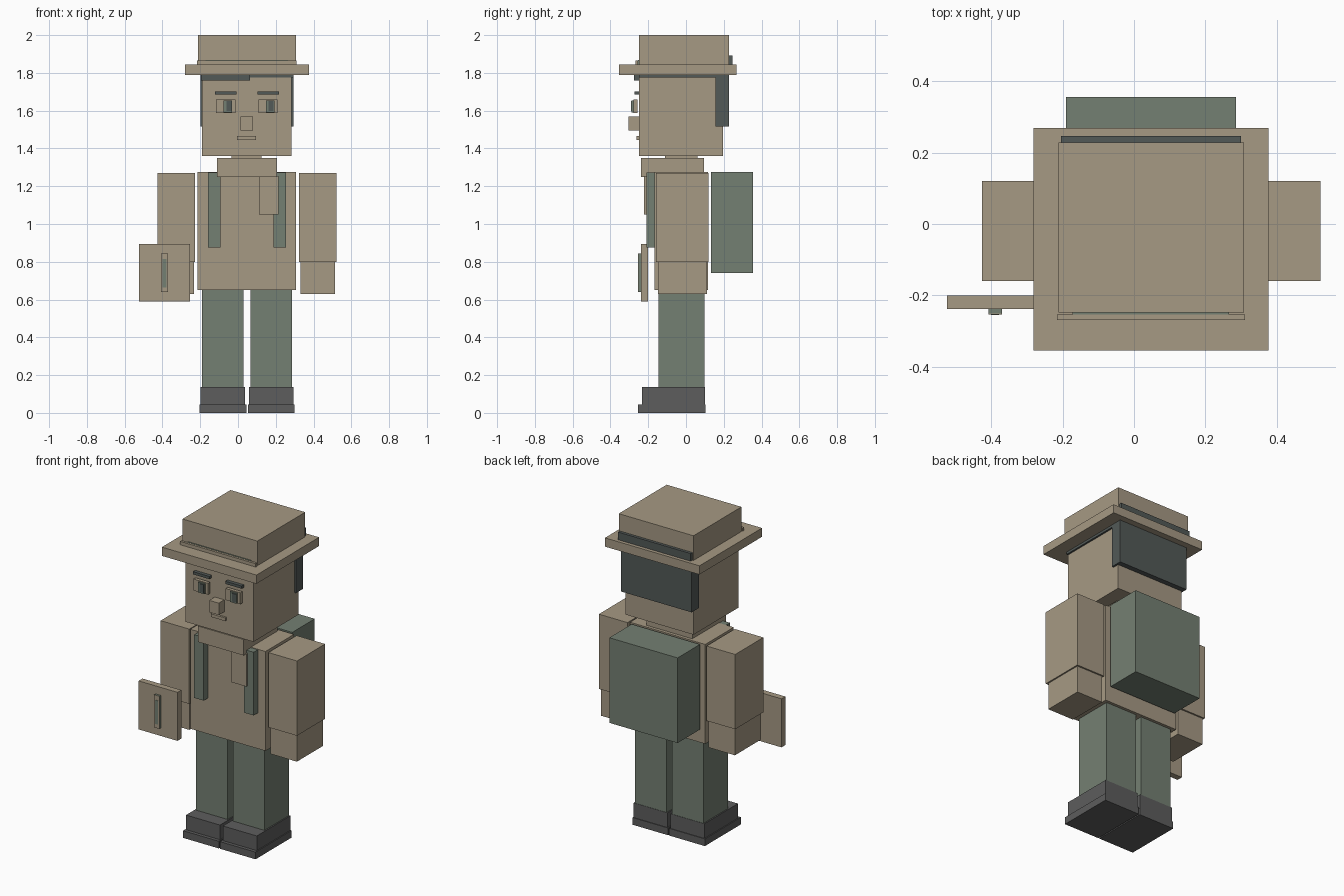
import bpy

default_cube = bpy.data.objects.get("Cube")
if default_cube:
    bpy.data.objects.remove(default_cube, do_unlink=True)

MIDDLE = 0.048  # the body's own centre line in x


def make_material(name, red, green, blue):
    material = bpy.data.materials.new(name)
    material.use_nodes = True
    colour = (red, green, blue, 1)
    material.diffuse_color = colour
    material.node_tree.nodes["Principled BSDF"].inputs["Base Color"].default_value = colour
    return material


tan = make_material("warm tan", 0.38, 0.32, 0.23)
sage = make_material("sage green", 0.175, 0.215, 0.17)
charcoal = make_material("charcoal", 0.11, 0.11, 0.11)
slate = make_material("dark slate", 0.085, 0.1, 0.095)


def box(name, material, x, y, z):
    """Axis-aligned box given by its low and high limit on each axis."""
    limits = (x, y, z)
    centre = [(low + high) / 2 for low, high in limits]
    bpy.ops.mesh.primitive_cube_add(size=1, location=centre)
    part = bpy.context.object
    part.name = name
    part.data.name = name
    part.scale = [high - low for low, high in limits]
    bpy.ops.object.transform_apply(location=False, rotation=False, scale=True)
    part.data.materials.append(material)
    return part


def pair(name, material, x, y, z):
    """Left box plus its mirror image across the body's centre line."""
    box("left_" + name, material, x, y, z)
    mirrored = (2 * MIDDLE - x[1], 2 * MIDDLE - x[0])
    box("right_" + name, material, mirrored, y, z)


# Legs and shoes
pair("leg", sage, x=(0.066, 0.286), y=(-0.146, 0.098), z=(0.13, 0.65))
pair("shoe", charcoal, x=(0.058, 0.294), y=(-0.233, 0.1), z=(0.04, 0.137))
pair("shoe_sole", charcoal, x=(0.052, 0.3), y=(-0.254, 0.104), z=(0, 0.045))

# Torso, arms and hands
box("torso", tan, x=(-0.215, 0.308), y=(-0.167, 0.116), z=(0.65, 1.275))
pair("arm", tan, x=(0.323, 0.522), y=(-0.16, 0.12), z=(0.8, 1.27))
pair("hand", tan, x=(0.33, 0.513), y=(-0.148, 0.11), z=(0.63, 0.8))

# Backpack and its shoulder straps
box("backpack", sage, x=(-0.19, 0.285), y=(0.132, 0.355), z=(0.74, 1.275))
pair("shoulder_strap", sage, x=(0.188, 0.255), y=(-0.209, -0.16), z=(0.875, 1.272))

# Scarf and neck
box("scarf", tan, x=(-0.111, 0.206), y=(-0.238, 0.096), z=(1.25, 1.35))
box("scarf_tail", tan, x=(0.111, 0.214), y=(-0.222, -0.16), z=(1.05, 1.255))
box("neck", tan, x=(-0.034, 0.124), y=(-0.11, 0.06), z=(1.34, 1.37))

# Head and face
box("head", tan, x=(-0.19, 0.282), y=(-0.249, 0.196), z=(1.36, 1.775))
box("nose", tan, x=(0.013, 0.079), y=(-0.304, -0.245), z=(1.495, 1.57))
box("mouth", tan, x=(-0.005, 0.095), y=(-0.262, -0.245), z=(1.445, 1.465))
for side, shift in (("right", 0), ("left", 0.224)):
    def across(low, high):
        return (low + shift, high + shift)
    box(side + "_eye", tan, across(-0.116, -0.014), (-0.278, -0.257), (1.588, 1.66))
    box(side + "_iris", sage, across(-0.077, -0.032), (-0.288, -0.27), (1.59, 1.655))
    box(side + "_pupil", slate, across(-0.062, -0.035), (-0.292, -0.285), (1.598, 1.65))
    box(side + "_eyebrow", slate, across(-0.122, -0.008), (-0.272, -0.25), (1.685, 1.702))

# Hair
box("hair_top", slate, x=(-0.198, 0.293), y=(-0.25, 0.226), z=(1.775, 1.792))
box("hair_fringe", slate, x=(-0.195, 0.063), y=(-0.275, -0.245), z=(1.76, 1.793))
box("hair_back", slate, x=(-0.199, 0.294), y=(0.156, 0.228), z=(1.515, 1.79))

# Hat with brim, crown and band pieces
box("hat_brim", tan, x=(-0.281, 0.376), y=(-0.354, 0.268), z=(1.79, 1.845))
box("hat_crown", tan, x=(-0.212, 0.308), y=(-0.248, 0.228), z=(1.84, 2))
box("hat_band_lip", tan, x=(-0.216, 0.311), y=(-0.268, -0.254), z=(1.84, 1.866))
box("hat_band_front", sage, x=(-0.172, 0.266), y=(-0.254, -0.246), z=(1.84, 1.868))
box("hat_band_back", slate, x=(-0.205, 0.3), y=(0.22, 0.246), z=(1.84, 1.893))

# Flat board held in front of the right hand, with a framed green slot
box("held_board", tan, x=(-0.524, -0.254), y=(-0.238, -0.2), z=(0.59, 0.895))
box("board_handle", sage, x=(-0.407, -0.37), y=(-0.251, -0.23), z=(0.64, 0.845))
box("handle_frame", tan, x=(-0.407, -0.37), y=(-0.253, -0.251), z=(0.64, 0.845))
box("handle_slot", sage, x=(-0.4, -0.378), y=(-0.255, -0.253), z=(0.665, 0.815))
